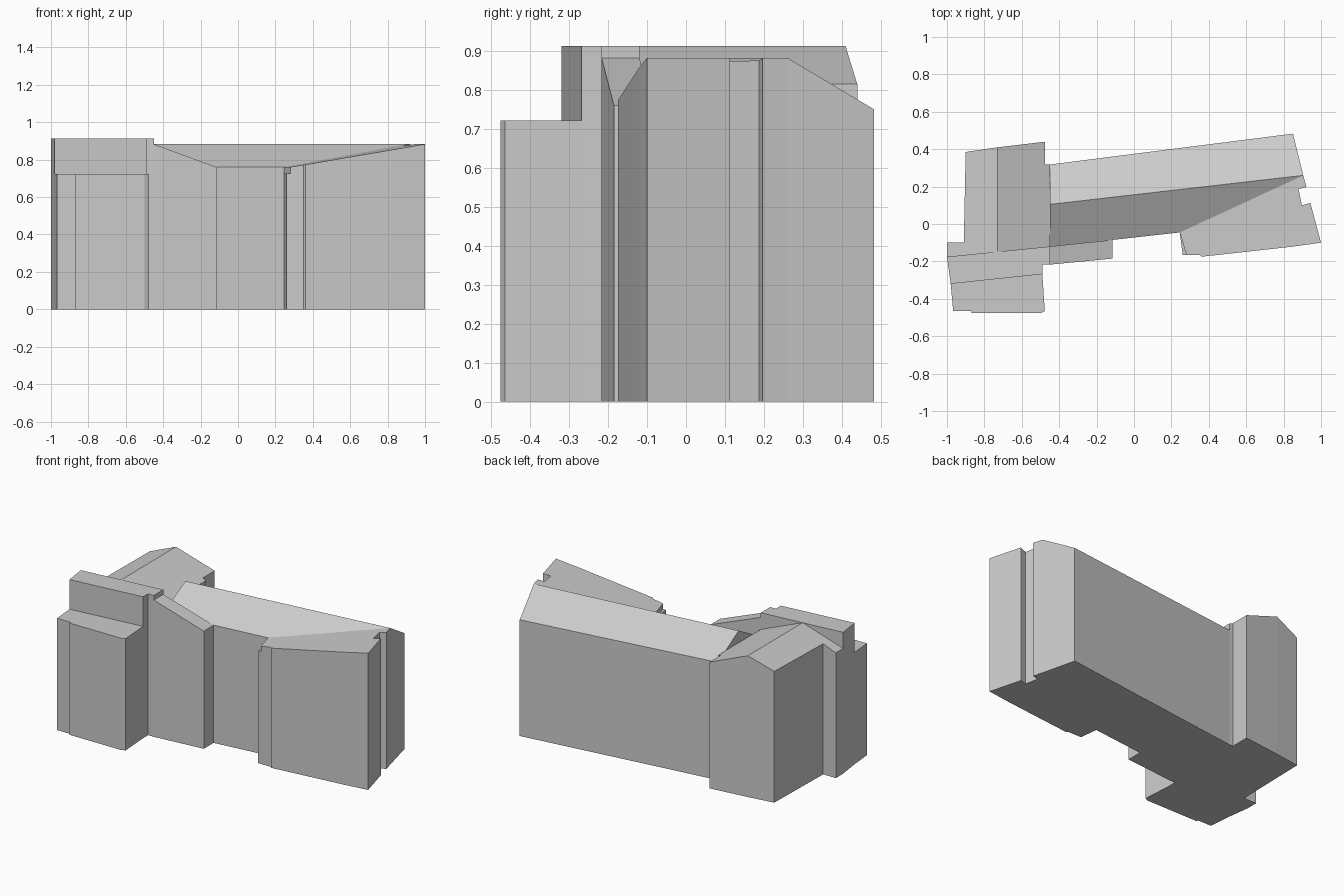
import bpy
import bmesh
from mathutils import Vector

cube = bpy.data.objects.get("Cube")
if cube:
    bpy.data.objects.remove(cube, do_unlink=True)

# One plain wall and roof colour
grey = bpy.data.materials.new("light grey")
grey.use_nodes = True
grey.diffuse_color = (0.6, 0.6, 0.6, 1)
grey.node_tree.nodes["Principled BSDF"].inputs["Base Color"].default_value = (0.6, 0.6, 0.6, 1)


def flat(z):
    return lambda x, y: z


def pitch(a, b, c):
    """Roof plane through three points, as a height function."""
    a, b, c = Vector(a), Vector(b), Vector(c)
    n = (b - a).cross(c - a)
    return lambda x, y: a.z - (n.x * (x - a.x) + n.y * (y - a.y)) / n.z


def block(name, outline, height):
    """Walls from the ground up to a flat or pitched roof."""
    bm = bmesh.new()
    low = [bm.verts.new((x, y, 0)) for x, y in outline]
    high = [bm.verts.new((x, y, height(x, y))) for x, y in outline]
    bm.faces.new(low)
    bm.faces.new(high)
    for i in range(len(low)):
        j = (i + 1) % len(low)
        bm.faces.new((low[i], low[j], high[j], high[i]))
    bmesh.ops.recalc_face_normals(bm, faces=bm.faces)
    mesh = bpy.data.meshes.new(name)
    bm.to_mesh(mesh)
    bm.free()
    mesh.materials.append(grey)
    obj = bpy.data.objects.new(name, mesh)
    bpy.context.collection.objects.link(obj)
    return obj


EAVE, RIDGE, TOP = 0.76, 0.883, 0.913
ridge_a, ridge_b = (-0.45, 0.105), (0.905, 0.26)
valley = (0.245, -0.045)
corner = (1.0, -0.10)

# Long wing: two slopes either side of the ridge
block("long_wing_back", [ridge_a, ridge_b, (0.85, 0.483), (-0.45, 0.318)],
      pitch((*ridge_a, RIDGE), (*ridge_b, RIDGE), (-0.45, 0.318, EAVE)))
block("long_wing_front", [ridge_a, (-0.45, -0.12), (-0.115, -0.085), valley, ridge_b],
      pitch((*ridge_a, RIDGE), (*ridge_b, RIDGE), (*valley, EAVE)))

# Shed-roofed end wing with a slot in its outer wall
block("end_wing",
      [valley, (0.28, -0.165), (0.35, -0.165), (0.36, -0.175), (0.84, -0.122), corner,
       (0.943, 0.112), (0.897, 0.10), (0.88, 0.187), (0.922, 0.197), ridge_b],
      pitch((*ridge_b, RIDGE), (*corner, RIDGE), (*valley, EAVE)))
block("end_wing_pilaster", [valley, (0.26, -0.165), (0.28, -0.165)], flat(0.725))

# Small bay sloping down along the front
block("front_bay", [(-0.45, -0.12), (-0.45, -0.217), (-0.115, -0.185), (-0.115, -0.085)],
      lambda x, y: RIDGE + (EAVE - RIDGE) * (x + 0.45) / 0.335)


# Cross wing with a gable at the back
def gable(x, y):
    return TOP - 0.384 * abs(x + 0.73)


block("cross_wing_inner",
      [(-0.73, 0.41), (-0.73, -0.148), (-0.45, -0.12), (-0.45, 0.318), (-0.475, 0.318),
       (-0.475, 0.44)], gable)
block("cross_wing_outer",
      [(-0.73, 0.41), (-0.90, 0.385), (-0.91, -0.10), (-1.0, -0.10), (-1.0, -0.175),
       (-0.73, -0.148)], gable)

# Flat-roofed parapet strip and the lower block in front of it
block("parapet_block",
      [(-1.0, -0.175), (-0.98, -0.32), (-0.49, -0.268), (-0.49, -0.217), (-0.45, -0.217),
       (-0.45, -0.12)], flat(TOP))
block("low_front_block",
      [(-0.98, -0.32), (-0.967, -0.465), (-0.87, -0.465), (-0.87, -0.477), (-0.50, -0.477),
       (-0.477, -0.465), (-0.49, -0.268)], flat(0.722))
